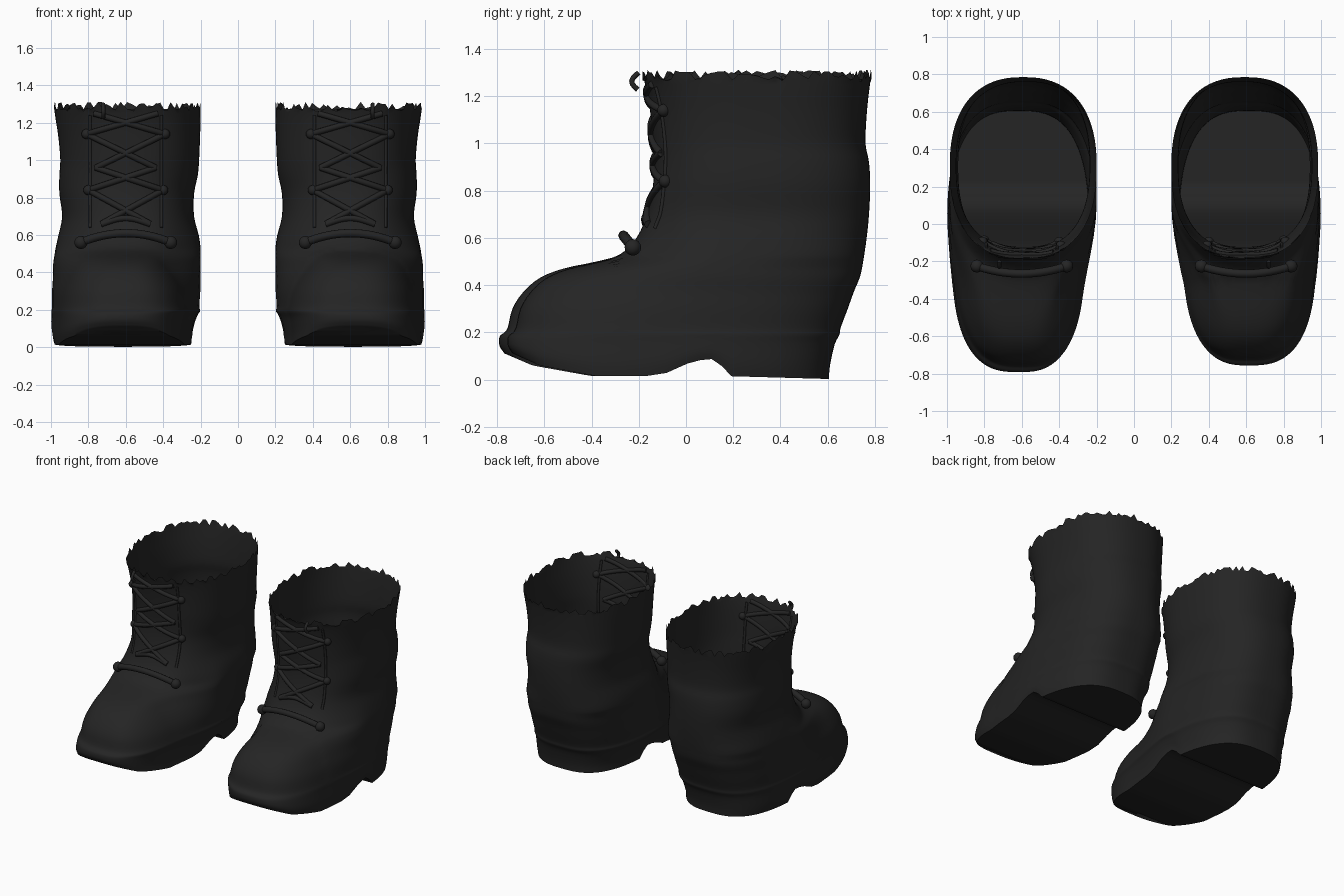
import bpy, bmesh, math, random
from mathutils import Vector
from mathutils.bvhtree import BVHTree

default = bpy.data.objects.get("Cube")
if default:
    bpy.data.objects.remove(default)

random.seed(4)
SEGMENTS = 112
STEPS = 3
WELT = 0.2
LACE_X = 0.6

# Horizontal sections: height, front y, back y, inner x, outer x, toe taper
SECTIONS = [
    (0, -.77, .605, .24, .99, .06),
    (.06, -.79, .61, .235, 1, .08),
    (.15, -.79, .63, .215, 1, .1),
    (.19, -.775, .65, .2, 1, .1),
    (.22, -.755, .655, .205, .995, .1),
    (.3, -.735, .685, .2, .995, .14),
    (.37, -.69, .71, .2, .99, .2),
    (.43, -.62, .735, .2, .99, .27),
    (.47, -.52, .745, .2, .985, .3),
    (.5, -.38, .75, .2, .98, .3),
    (.53, -.28, .755, .2, .975, .25),
    (.6, -.21, .765, .21, .96, .1),
    (.7, -.165, .775, .235, .94, 0),
    (.82, -.14, .78, .235, .955, 0),
    (.92, -.135, .775, .215, .955, 0),
    (1, -.14, .76, .208, .95, 0),
    (1.12, -.15, .765, .203, .96, 0),
    (1.22, -.165, .775, .2, .975, 0),
    (1.29, -.185, .785, .2, .985, 0),
]

# Underside: y, height of the tread
TREAD = [(-.79, .12), (-.65, .06), (-.4, .015), (-.12, .015), (-.05, .04),
         (.02, .075), (.1, .09), (.145, .075), (.17, .015), (.7, 0)]

black = bpy.data.materials.new("black leather")
black.use_nodes = True
black.diffuse_color = (.018, .018, .018, 1)
shader = black.node_tree.nodes["Principled BSDF"]
shader.inputs["Base Color"].default_value = black.diffuse_color
shader.inputs["Roughness"].default_value = .8


def tread_height(y):
    if y <= TREAD[0][0]:
        return TREAD[0][1]
    for (y0, z0), (y1, z1) in zip(TREAD, TREAD[1:]):
        if y <= y1:
            return z0 + (z1 - z0) * (y - y0) / (y1 - y0)
    return 0


def spline(rows, steps):
    """Smooth the rows into a denser list."""
    out = []
    last = len(rows) - 1
    for i in range(last):
        a, b, c, d = (rows[min(max(k, 0), last)] for k in range(i - 1, i + 3))
        for s in range(steps):
            t = s / steps
            out.append([q + .5 * t * (r - p + t * (2*p - 5*q + 4*r - o + t * (3*(q - r) + o - p)))
                        for p, q, r, o in zip(a, b, c, d)])
    return out + [list(rows[-1])]


def power(v, n):
    return math.copysign(abs(v) ** (2 / n), v)


def section_points(row, side, toe):
    z, front, back, inner, outer, taper = row
    n = 2.8 if z < .4 else max(2.4, 2.8 - 2 * (z - .4))
    points = []
    for i in range(SEGMENTS):
        a = math.tau * i / SEGMENTS
        y = (front + back) / 2 - (back - front) / 2 * power(math.cos(a), n)
        u = power(math.sin(a), n)
        f = min(max((.1 - y) / .5, 0), 1)
        f = f * f * (3 - 2 * f)
        u *= 1 - f * taper * (.8 if u > 0 else 1.5)
        x = (inner + outer) / 2 + (outer - inner) / 2 * u
        base = tread_height(y)
        height = base + z / WELT * (WELT - base) if z < WELT else z
        points.append(Vector((side * x, y * toe if y < -.3 else y, height)))
    return points


def finish(obj):
    obj.data.materials.append(black)
    bpy.context.collection.objects.link(obj)
    return obj


def make_boot(name, side, toe):
    bm = bmesh.new()
    rings = [[bm.verts.new(p) for p in section_points(r, side, toe)]
             for r in spline(SECTIONS, STEPS)]
    for low, high in zip(rings, rings[1:]):
        for i in range(SEGMENTS):
            j = (i + 1) % SEGMENTS
            bm.faces.new((low[i], low[j], high[j], high[i]))
    # Tread spans the bottom ring from side to side
    b, half = rings[0], SEGMENTS // 2
    bm.faces.new((b[0], b[-1], b[1]))
    for i in range(1, half - 1):
        bm.faces.new((b[i], b[-i], b[-i - 1], b[i + 1]))
    bm.faces.new((b[half - 1], b[half + 1], b[half]))
    # Torn rim
    for v in rings[-1]:
        v.co.z += random.uniform(-.03, .022)
    bmesh.ops.recalc_face_normals(bm, faces=bm.faces)
    if sum((f.normal.z for f in bm.faces if f.calc_center_median().z < .1)) > 0:
        bmesh.ops.reverse_faces(bm, faces=bm.faces)
    tree = BVHTree.FromBMesh(bm)
    mesh = bpy.data.meshes.new(name)
    bm.to_mesh(mesh)
    bm.free()
    obj = finish(bpy.data.objects.new(name, mesh))
    bpy.ops.object.select_all(action="DESELECT")
    obj.select_set(True)
    bpy.context.view_layer.objects.active = obj
    bpy.ops.object.shade_smooth_by_angle(angle=math.radians(50))
    return tree


def make_cords(name, paths, radius):
    curve = bpy.data.curves.new(name, "CURVE")
    curve.dimensions = "3D"
    curve.bevel_depth = radius
    curve.bevel_resolution = 2
    curve.use_fill_caps = True
    for path in paths:
        cord = curve.splines.new("POLY")
        cord.points.add(len(path) - 1)
        for point, co in zip(cord.points, path):
            point.co = (*co, 1)
    finish(bpy.data.objects.new(name, curve))


def make_knob(name, centre, radius):
    bm = bmesh.new()
    bmesh.ops.create_uvsphere(bm, u_segments=12, v_segments=8, radius=radius)
    bmesh.ops.translate(bm, verts=bm.verts, vec=centre)
    for f in bm.faces:
        f.smooth = True
    mesh = bpy.data.meshes.new(name)
    bm.to_mesh(mesh)
    bm.free()
    finish(bpy.data.objects.new(name, mesh))


for label, side, toe in (("left", 1, .955), ("right", -1, 1)):
    tree = make_boot(label + "_boot", side, toe)

    def on_front(offset, z, lift=.004):
        """Point on the front of the shaft."""
        x = side * (LACE_X + offset)
        hit = tree.ray_cast(Vector((x, -2, z)), Vector((0, 1, 0)))[0]
        return Vector((x, (hit.y if hit else 0) - lift, z))

    # Criss-cross laces
    holes = [(.13, .66), (.2, .84), (.16, .96), (.21, 1.14), (.17, 1.25)]
    laces = []
    for (w0, z0), (w1, z1) in zip(holes, holes[1:]):
        for s in (-1, 1):
            laces.append([on_front(s * (w0 + (-w1 - w0) * k / 10), z0 + (z1 - z0) * k / 10)
                          for k in range(11)])
    laces.append([on_front(.013 * k, .66 + .03 * math.cos(k / 6)) for k in range(-10, 11)])
    make_cords(label + "_laces", laces, .016)

    # Edges of the lacing flaps
    edges = [[on_front(s * .19, .64 + .06 * k, 0) for k in range(11)] for s in (-1, 1)]
    make_cords(label + "_flap_edges", edges, .009)

    # Bowed cord across the instep
    bar = [(side * (LACE_X + .024 * k), -.265 + .0004 * k * k, .61 - .0005 * k * k)
           for k in range(-10, 11)]
    make_cords(label + "_instep_cord", [bar], .022)
    for end in (bar[0], bar[-1]):
        make_knob(label + "_cord_end", end, .035)

    # Hooks and loose lace tip
    for w, z in (holes[1], holes[3]):
        for s in (-1, 1):
            make_knob(label + "_lace_hook", on_front(s * w, z), .027)
    tip = [(side * (LACE_X + .12), -.2 - .03 * math.sin(k / 2), 1.3 - .012 * k)
           for k in range(7)]
    make_cords(label + "_lace_tip", [tip], .011)
